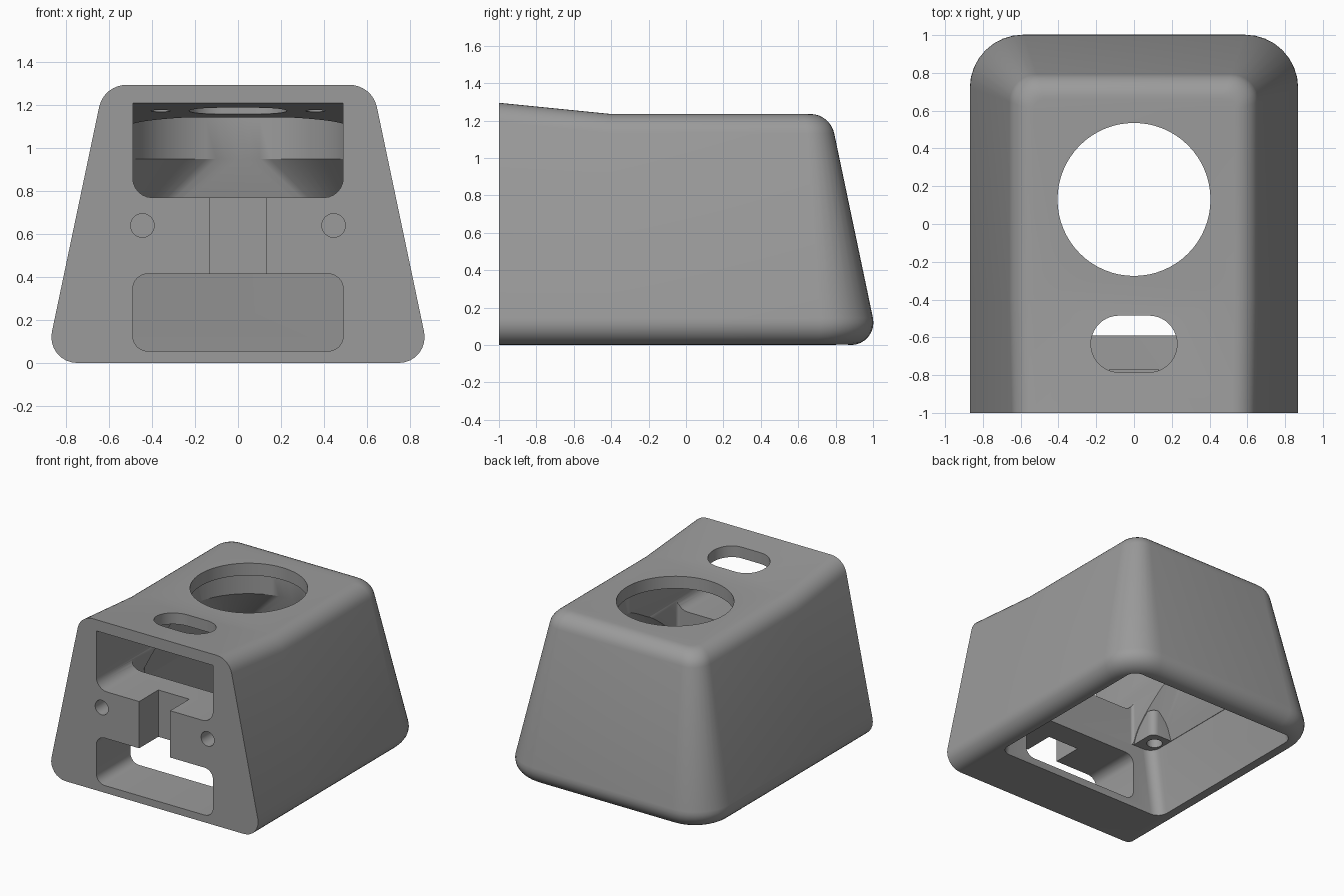
import bpy, bmesh, math
from math import sin, cos, pi, radians

cube = bpy.data.objects.get("Cube")
if cube:
    bpy.data.objects.remove(cube)

grey = bpy.data.materials.new("mid grey plastic")
grey.use_nodes = True
colour = (0.33, 0.33, 0.33, 1)
grey.diffuse_color = colour
grey.node_tree.nodes["Principled BSDF"].inputs["Base Color"].default_value = colour


def make_object(name, bm):
    bmesh.ops.recalc_face_normals(bm, faces=bm.faces[:])
    mesh = bpy.data.meshes.new(name)
    bm.to_mesh(mesh)
    bm.free()
    mesh.materials.append(grey)
    ob = bpy.data.objects.new(name, mesh)
    bpy.context.collection.objects.link(ob)
    return ob


def hull(name, points):
    bm = bmesh.new()
    for p in points:
        bm.verts.new(p)
    bmesh.ops.convex_hull(bm, input=bm.verts[:])
    bmesh.ops.dissolve_limit(bm, angle_limit=0.002, verts=bm.verts[:], edges=bm.edges[:])
    return make_object(name, bm)


def rounded(a0, a1, b0, b1, r, n=6):
    """Rounded rectangle outline as pairs."""
    pts = []
    for i, (a, b) in enumerate([(a1 - r, b1 - r), (a0 + r, b1 - r), (a0 + r, b0 + r), (a1 - r, b0 + r)]):
        for j in range(n + 1):
            t = (i + j / n) * pi / 2
            pts.append((a + r * cos(t), b + r * sin(t)))
    return pts


def circle(a, b, r, n=32):
    return [(a + r * cos(2 * pi * i / n), b + r * sin(2 * pi * i / n)) for i in range(n)]


def at_z(pairs, *levels):
    return [(a, b, z) for z in levels for a, b in pairs]


def at_y(pairs, *levels):
    return [(a, y, b) for y in levels for a, b in pairs]


def combine(target, tool, operation):
    mod = target.modifiers.new(operation, "BOOLEAN")
    mod.operation = operation
    mod.solver = "EXACT"
    mod.object = tool
    bpy.ops.object.select_all(action="DESELECT")
    bpy.context.view_layer.objects.active = target
    target.select_set(True)
    bpy.ops.object.modifier_apply(modifier=mod.name)
    bpy.data.objects.remove(tool)


# Outer shell: stacked outlines, leaning sides, rounded top and bottom edges
LEAN, TOP, BEND = 0.21, 1.235, -0.4
K = math.hypot(1, LEAN)
side_angle = 180 - math.degrees(math.atan(LEAN))
levels = []
for r, z, u, start, end in [
    (0.12, 0.12, 0.12 * (LEAN + K), 270, side_angle),
    (0.13, TOP - 0.13, LEAN * (TOP - 0.13) + 0.13 * K, side_angle, 90),
]:
    for i in range(9):
        t = radians(start + (end - start) * i / 8)
        levels.append((u + r * cos(t), z + r * sin(t), start != 270))

bm = bmesh.new()
rings = []
for u, z, upper in levels:
    w, back, r = 0.897 - u, 1.03 - u, 0.30 - 0.65 * u
    rise = 0.06 if upper else 0
    front_w = w - rise * LEAN
    outline = [(front_w, -1, z + rise), (w, BEND, z)]
    for sx, start in ((1, 0), (-1, 90)):
        for i in range(9):
            t = radians(start + i * 90 / 8)
            outline.append((sx * (w - r) + r * cos(t), back - r + r * sin(t), z))
    outline += [(-w, BEND, z), (-front_w, -1, z + rise)]
    rings.append([bm.verts.new(p) for p in outline])
for lo, hi in zip(rings, rings[1:]):
    for i in range(len(lo) - 1):
        bm.faces.new((lo[i], lo[i + 1], hi[i + 1], hi[i]))
last = rings[-1]
bm.faces.new(rings[0])
bm.faces.new(last[1:-1])
bm.faces.new((last[0], last[1], last[-2], last[-1]))
bm.faces.new([ring[0] for ring in rings] + [ring[-1] for ring in reversed(rings)])
housing = make_object("housing", bm)

# Main cavity: open-bottomed box, then a taper into a round chamber
FRONT = -0.59
mid = rounded(-0.66, 0.66, FRONT, 0.80, 0.08)
chamber = circle(0, 0.13, 0.52, 64)
cutters = [
    hull("lower_cavity", at_z(rounded(-0.73, 0.73, FRONT, 0.87, 0.08), -0.02) + at_z(mid, 0.5)),
    hull("taper_cavity", at_z(mid, 0.49) + at_z(chamber, 0.95)),
    hull("round_chamber", at_z(chamber, 0.9, 1.142)),
    hull("front_shaft", at_z(rounded(-0.485, 0.485, FRONT, 0, 0.02), 0.3, 0.9)),
]
for tool in cutters:
    combine(housing, tool, "DIFFERENCE")

# Screw bosses in the two front cavity corners
for s in (-1, 1):
    block = rounded(s * 0.60 - 0.11, s * 0.60 + 0.11, -0.62, -0.38, 0.05)
    combine(housing, hull("boss", at_z(block, 0.5, 0.7)), "UNION")
    combine(housing, hull("boss_hole", at_z(circle(s * 0.59, -0.48, 0.055), 0.4, 0.68)), "DIFFERENCE")

# Upper window with a ceiling parallel to the sloping top
window = []
for x, z in rounded(-0.49, 0.49, 0.77, 1.25, 0.09):
    if z < 1.0:
        window += [(x, -1.1, z), (x, 0, z)]
for x in (-0.49, 0.49):
    window += [(x, -1.1, 1.22), (x, 0, 1.11)]

# Remaining openings in the front and top
openings = [
    hull("upper_window", window),
    hull("lower_window", at_y(rounded(-0.49, 0.49, 0.055, 0.415, 0.07), -1.1, -0.5)),
    hull("notch", at_y([(-0.13, 0.4), (0.13, 0.4), (0.13, 0.8), (-0.13, 0.8)], -1.1, -0.77)),
    hull("round_opening", at_z(circle(0, 0.13, 0.405, 64), 1.05, 1.4)),
    hull("slot", at_z(rounded(-0.228, 0.228, -0.785, -0.485, 0.149, 10), 1.0, 1.5)),
]
for s in (-1, 1):
    openings.append(hull("front_hole", at_y(circle(s * 0.445, 0.64, 0.055), -1.1, -0.75)))
    openings.append(hull("ceiling_hole", at_z(circle(s * 0.36, -0.635, 0.045), 1.0, 1.215)))
for tool in openings:
    combine(housing, tool, "DIFFERENCE")

bpy.ops.object.select_all(action="DESELECT")
housing.select_set(True)
bpy.context.view_layer.objects.active = housing
bpy.ops.object.shade_smooth_by_angle(angle=radians(30))
